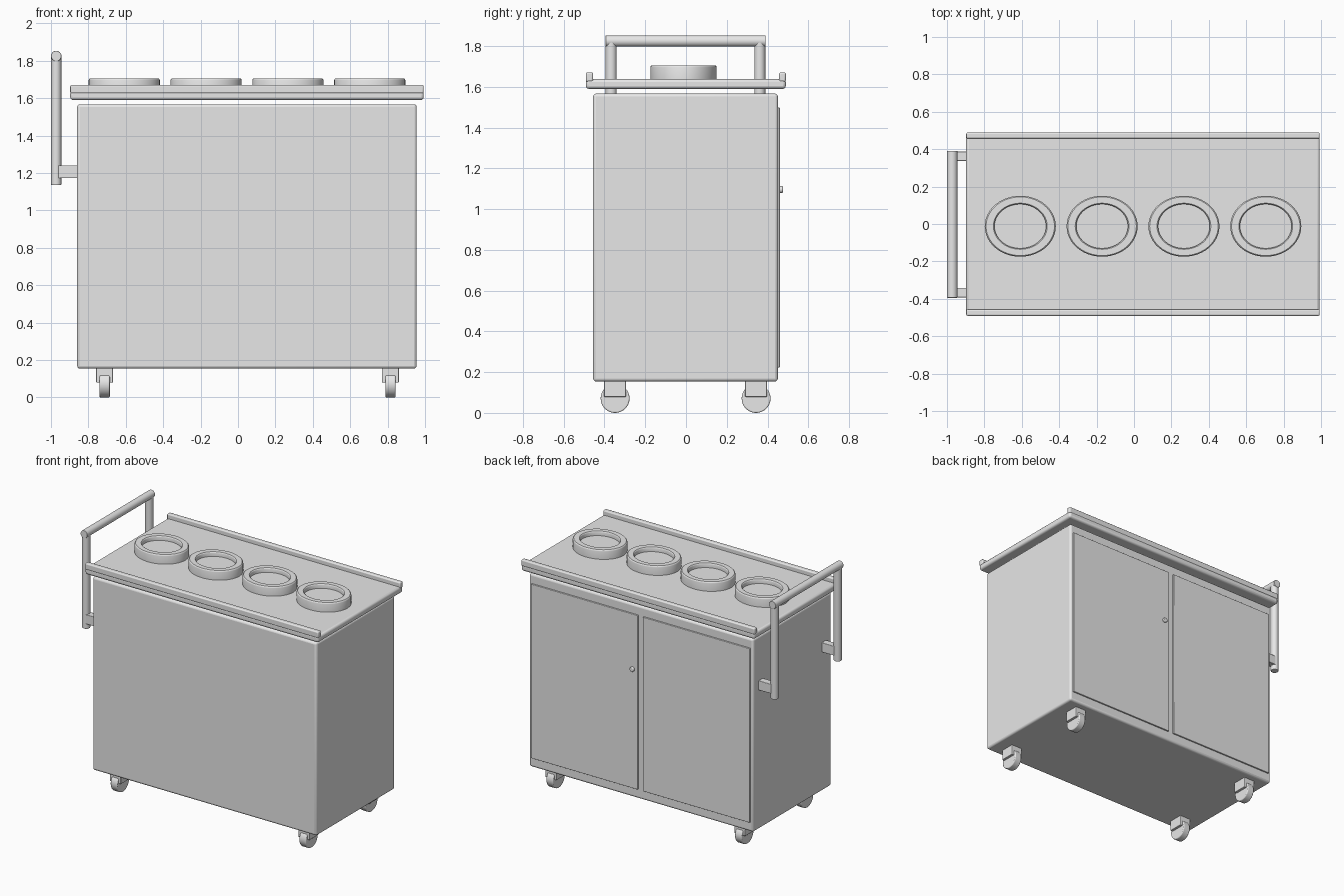
import bpy, bmesh, math
from mathutils import Matrix

cube = bpy.data.objects.get("Cube")
if cube:
    bpy.data.objects.remove(cube, do_unlink=True)

grey = bpy.data.materials.new("light_grey")
grey.use_nodes = True
grey.diffuse_color = (0.8, 0.8, 0.8, 1)
grey.node_tree.nodes["Principled BSDF"].inputs["Base Color"].default_value = (0.8, 0.8, 0.8, 1)


def finish(name, bm, bevel=0, segments=3):
    """Turn a bmesh into a shaded object, with rounded edges if asked."""
    bmesh.ops.recalc_face_normals(bm, faces=bm.faces)
    mesh = bpy.data.meshes.new(name)
    bm.to_mesh(mesh)
    bm.free()
    mesh.materials.append(grey)
    obj = bpy.data.objects.new(name, mesh)
    bpy.context.collection.objects.link(obj)
    if bevel:
        mod = obj.modifiers.new("rounded_edges", "BEVEL")
        mod.width, mod.segments = bevel, segments
        mod.limit_method, mod.angle_limit = "ANGLE", math.radians(40)
    bpy.ops.object.select_all(action="DESELECT")
    obj.select_set(True)
    bpy.context.view_layer.objects.active = obj
    bpy.ops.object.shade_smooth_by_angle(angle=math.radians(35))
    return obj


def box(name, x, y, z, bevel=0):
    """Box from its (min, max) range on each axis."""
    bm = bmesh.new()
    bmesh.ops.create_cube(bm, size=1)
    for v in bm.verts:
        v.co = [lo + (c + 0.5) * (hi - lo) for c, (lo, hi) in zip(v.co, (x, y, z))]
    return finish(name, bm, bevel)


def cylinder(name, centre, radius, length, axis, bevel=0):
    bm = bmesh.new()
    turn = {"X": Matrix.Rotation(math.pi / 2, 4, "Y"),
            "Y": Matrix.Rotation(math.pi / 2, 4, "X"),
            "Z": Matrix.Identity(4)}[axis]
    bmesh.ops.create_cone(bm, cap_ends=True, segments=32, radius1=radius, radius2=radius,
                          depth=length, matrix=Matrix.Translation(centre) @ turn)
    return finish(name, bm, bevel)


def lathe(name, centre, profile, squash, steps=48):
    """Turn a (radius, height) profile about z, squashed in y to an oval."""
    bm = bmesh.new()
    rings = []
    for r, h in profile:
        rings.append([bm.verts.new((centre[0] + r * math.cos(a), centre[1] + squash * r * math.sin(a),
                                    centre[2] + h))
                      for a in (2 * math.pi * i / steps for i in range(steps))])
    for low, high in zip(rings, rings[1:]):
        for i in range(steps):
            j = (i + 1) % steps
            bm.faces.new((low[i], low[j], high[j], high[i]))
    bm.faces.new(rings[0])
    bm.faces.new(rings[-1])
    return finish(name, bm)


# Cabinet and its two doors at the back
box("cabinet", (-0.86, 0.955), (-0.456, 0.451), (0.154, 1.567), 0.015)
box("left_door", (0.068, 0.933), (0.44, 0.461), (0.223, 1.498), 0.003)
box("right_door", (-0.838, 0.027), (0.44, 0.461), (0.223, 1.498), 0.003)
cylinder("door_knob", (0.11, 0.466, 1.096), 0.017, 0.02, "Y", 0.005)

# Worktop floating just above the cabinet, with a rail along each long edge
box("worktop", (-0.897, 0.993), (-0.491, 0.49), (1.59, 1.638), 0.015)
box("front_rail", (-0.897, 0.993), (-0.491, -0.456), (1.625, 1.671), 0.008)
box("back_rail", (-0.897, 0.993), (0.457, 0.49), (1.625, 1.671), 0.008)

# Row of oval lids with a shallow recess
lid_profile = [(0.19, 0), (0.19, 0.06), (0.188, 0.066), (0.183, 0.07),
               (0.144, 0.07), (0.14, 0.067), (0.138, 0.062), (0.138, 0.038)]
for i in range(4):
    lathe(f"oval_lid_{i + 1}", (-0.608 + 0.4375 * i, -0.012, 1.636), lid_profile, 0.857)

# Push handle with posts and brackets
cylinder("handle_bar", (-0.972, -0.002, 1.825), 0.028, 0.785, "Y", 0.003)
for side, y in (("front", -0.367), ("back", 0.362)):
    cylinder(f"{side}_handle_post", (-0.972, y, 1.48), 0.027, 0.69, "Z", 0.002)
    box(f"{side}_handle_bracket", (-0.96, -0.85), (y - 0.025, y + 0.025), (1.172, 1.241), 0.003)

# Casters under the corners
for end, x in (("right", -0.713), ("left", 0.815)):
    for side, y in (("front", -0.348), ("back", 0.344)):
        box(f"{side}_{end}_caster_housing", (x - 0.045, x + 0.045), (y - 0.054, y + 0.054),
            (0.079, 0.165), 0.004)
        cylinder(f"{side}_{end}_caster_wheel", (x, y, 0.071), 0.071, 0.055, "X", 0.006)
